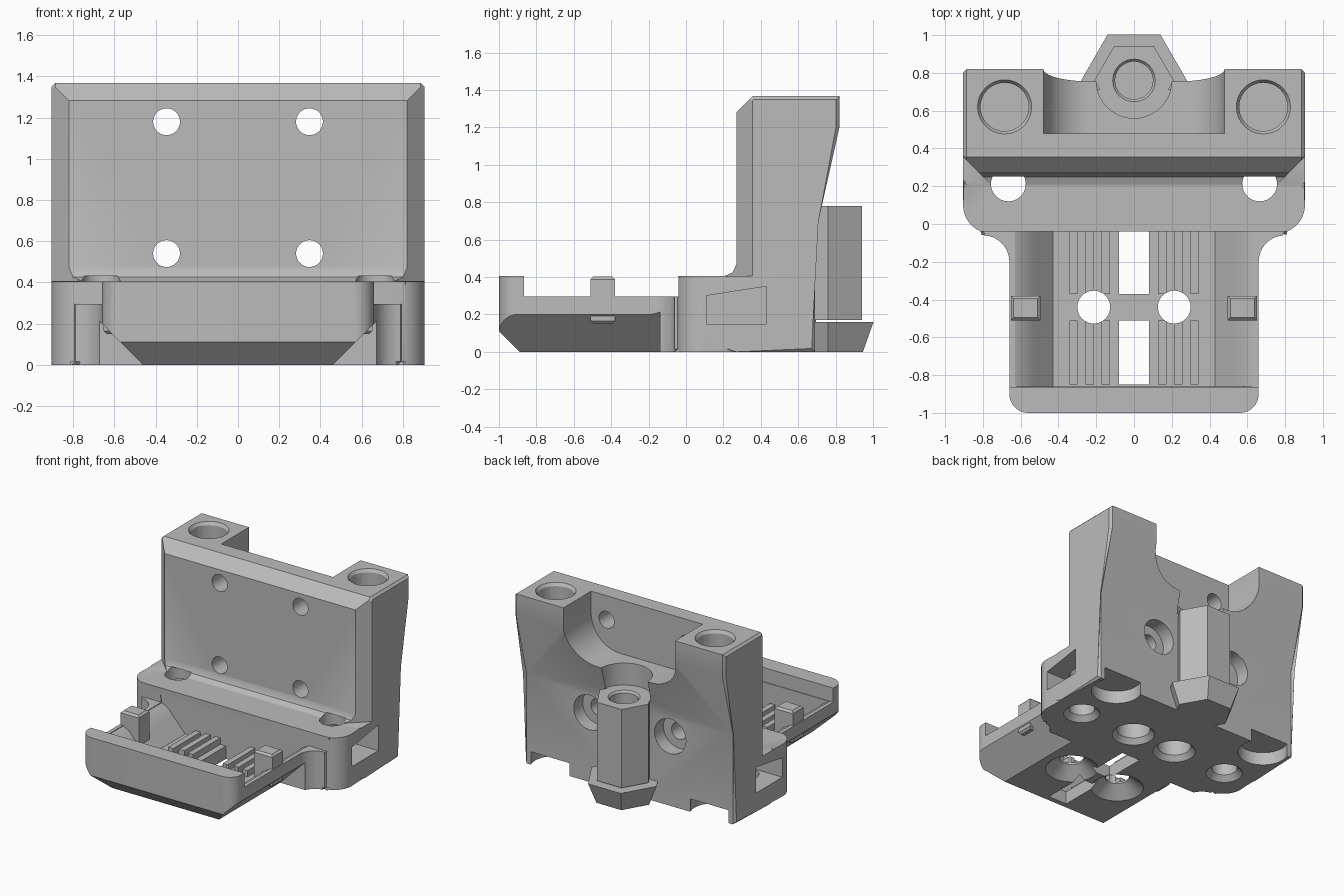
import bpy, bmesh, math
from mathutils import Matrix

cube = bpy.data.objects.get("Cube")
if cube:
    bpy.data.objects.remove(cube, do_unlink=True)

grey = bpy.data.materials.new("plain grey")
grey.use_nodes = True
colour = (0.5, 0.5, 0.5, 1)
grey.diffuse_color = colour
grey.node_tree.nodes["Principled BSDF"].inputs["Base Color"].default_value = colour

SIDES = (-1, 1)


def finish(name, bm):
    bmesh.ops.recalc_face_normals(bm, faces=bm.faces)
    mesh = bpy.data.meshes.new(name)
    bm.to_mesh(mesh)
    bm.free()
    obj = bpy.data.objects.new(name, mesh)
    bpy.context.collection.objects.link(obj)
    mesh.materials.append(grey)
    return obj


def prism(name, points, axis, start, end, bevel=0):
    """Extrude a 2D profile along an axis, optionally chamfering the end caps."""
    place = {"x": lambda a, b, t: (t, a, b),
             "y": lambda a, b, t: (a, t, b),
             "z": lambda a, b, t: (a, b, t)}[axis]
    bm = bmesh.new()
    low = [bm.verts.new(place(a, b, start)) for a, b in points]
    high = [bm.verts.new(place(a, b, end)) for a, b in points]
    caps = [bm.faces.new(low), bm.faces.new(high)]
    for i in range(len(points)):
        j = (i + 1) % len(points)
        bm.faces.new((low[i], low[j], high[j], high[i]))
    if bevel:
        edges = [e for f in caps for e in f.edges]
        bmesh.ops.bevel(bm, geom=edges, offset=bevel, segments=1,
                        affect="EDGES", clamp_overlap=True)
    return finish(name, bm)


def box(name, x, y, z, bevel=0):
    points = [(x[0], y[0]), (x[1], y[0]), (x[1], y[1]), (x[0], y[1])]
    return prism(name, points, "z", z[0], z[1], bevel)


def cone(name, centre, axis, start, end, r1, r2=None, sides=40):
    """Round or polygonal post between two heights along y or z."""
    bm = bmesh.new()
    bmesh.ops.create_cone(bm, cap_ends=True, segments=sides, radius1=r1,
                          radius2=r1 if r2 is None else r2, depth=end - start)
    middle = (start + end) / 2
    if axis == "z":
        matrix = Matrix.Translation((centre[0], centre[1], middle))
    else:
        matrix = (Matrix.Translation((centre[0], middle, centre[1]))
                  @ Matrix.Rotation(-math.pi / 2, 4, "X"))
    if sides == 6:
        matrix = matrix @ Matrix.Rotation(math.pi / 6 * (abs(bm.verts[:][0].co.x) < 1e-4
                                          if bm.verts.ensure_lookup_table() is None else 0), 4, "Z")
    bmesh.ops.transform(bm, matrix=matrix, verts=bm.verts)
    return finish(name, bm)


def combine(body, tool, operation):
    mod = body.modifiers.new("boolean", "BOOLEAN")
    mod.operation = operation
    mod.solver = "EXACT"
    mod.object = tool
    bpy.context.view_layer.objects.active = body
    bpy.ops.object.modifier_apply(modifier=mod.name)
    bpy.data.objects.remove(tool, do_unlink=True)


def cut(body, tool):
    combine(body, tool, "DIFFERENCE")


def add(body, tool):
    combine(body, tool, "UNION")


def arc(cx, cy, r, a0, a1, n=10):
    angles = [math.radians(a0 + (a1 - a0) * i / n) for i in range(n + 1)]
    return [(cx + r * math.cos(a), cy + r * math.sin(a)) for a in angles]


def mirrored(half):
    return half + [(-x, y) for x, y in reversed(half)]


# Base plate with narrow rounded tray at the front
outline = mirrored([(0.905, 0.5)] + arc(0.755, 0.1, 0.15, 0, -75)
                   + arc(0.8, -0.2, 0.14, 95, 180) + arc(0.56, -0.9, 0.1, 0, -90))
body = prism("bracket_body", outline, "z", 0, 0.405, 0.022)

# Slanted underside of the tray
for s in SIDES:
    cut(body, prism("side_slant", [(s * 0.44, -0.02), (s * 0.7, 0.24), (s * 0.7, -0.02)],
                    "y", -1.1, -0.14))
cut(body, prism("front_slant", [(-1.03, 0.14), (-0.87, -0.02), (-1.03, -0.02)], "x", -1, 1))

# Tray opening with a flared cross-section
cut(body, box("rim_cut", (-1, 1), (-0.865, -0.04), (0.295, 0.6)))
cut(body, prism("tray_cavity", mirrored([(0.43, 0.1), (0.53, 0.21), (0.58, 0.265),
                                         (0.63, 0.29), (0.64, 0.35)]), "y", -0.86, -0.035))

# Upright wall: side profile with sloped back and a fillet at the foot
wall = prism("upright_wall", [(0.27, 0), (0.69, 0), (0.69, 0.7), (0.82, 1.2), (0.82, 1.367),
                              (0.355, 1.367), (0.27, 1.282), (0.27, 0.47), (0.25, 0.425),
                              (0.2, 0.403), (0.2, 0)], "x", -0.905, 0.905, 0.018)
for s in SIDES:
    cut(wall, prism("corner_chamfer", [(s * 0.74, 0.19), (s * 0.95, 0.19), (s * 0.95, 0.40)],
                    "z", 0.406, 1.5))
cut(wall, prism("saddle", mirrored([(0.48, 1.5)] + arc(0.23, 1.2, 0.25, 0, -90)),
                "y", 0.48, 0.95))
cut(wall, cone("post_clearance", (0, 0.76), "z", 0.78, 1.3, 0.2))
add(body, wall)

# Clips and grip ribs inside the tray
for s in SIDES:
    add(body, box("clip", sorted((s * 0.495, s * 0.652)), (-0.51, -0.38), (0.15, 0.403), 0.015))
    for x in (0.15, 0.235, 0.32):
        for y in ((-0.85, -0.51), (-0.37, -0.03)):
            add(body, box("rib", sorted((s * (x - 0.022), s * (x + 0.022))), y, (0.05, 0.15)))

# Hexagonal post and its tapered foot
add(body, cone("hex_post", (0, 0.76), "z", 0.17, 0.78, 0.21, sides=6))
add(body, cone("hex_foot", (0, 0.76), "z", 0, 0.16, 0.215, 0.28, sides=6))
cut(body, cone("post_bore", (0, 0.76), "z", 0.3, 0.9, 0.1))
cut(body, cone("post_bore_rim", (0, 0.76), "z", 0.765, 0.8, 0.1, 0.13))

# Belt slots along the tray floor
for y in ((-0.85, -0.51), (-0.37, -0.035)):
    cut(body, box("slot", (-0.08, 0.08), y, (-0.1, 0.25)))

for s in SIDES:
    # Rod sockets, open at the top, and recesses beneath
    cut(body, cone("rod_socket", (s * 0.685, 0.62), "z", 0.95, 1.5, 0.128))
    cut(body, cone("rod_socket_rim", (s * 0.685, 0.62), "z", 1.34, 1.38, 0.125, 0.152))
    cut(body, cone("rod_recess", (s * 0.685, 0.62), "z", -0.1, 0.1, 0.18))
    # Screw holes through the upright wall
    for z in (0.54, 1.18):
        cut(body, cone("wall_hole", (s * 0.347, z), "y", 0.1, 1.1, 0.065))
    cut(body, cone("screw_head", (s * 0.347, 0.54), "y", 0.58, 0.76, 0.135))
    # Ledge screw holes with nut windows in the sides
    cut(body, cone("ledge_hole", (s * 0.665, 0.212), "z", -0.1, 0.43, 0.092))
    cut(body, cone("ledge_hole_rim", (s * 0.665, 0.212), "z", -0.01, 0.04, 0.14, 0.092))
    cut(body, prism("nut_window", [(0.11, 0.15), (0.43, 0.15), (0.43, 0.35), (0.11, 0.3)],
                    "x", *sorted((s * 0.55, s * 1.0))))
    # Blind holes and countersunk tray holes underneath
    cut(body, cone("blind_hole", (s * 0.19, 0.22), "z", -0.1, 0.28, 0.12))
    cut(body, cone("blind_hole_rim", (s * 0.19, 0.22), "z", -0.01, 0.04, 0.16, 0.12))
    cut(body, cone("tray_hole", (s * 0.213, -0.44), "z", -0.1, 0.3, 0.087))
    cut(body, cone("tray_countersink", (s * 0.213, -0.44), "z", -0.01, 0.085, 0.2, 0.087))

# Smooth the round surfaces, keep edges crisp
bpy.ops.object.select_all(action="DESELECT")
body.select_set(True)
bpy.context.view_layer.objects.active = body
bpy.ops.object.shade_smooth_by_angle(angle=math.radians(28))
